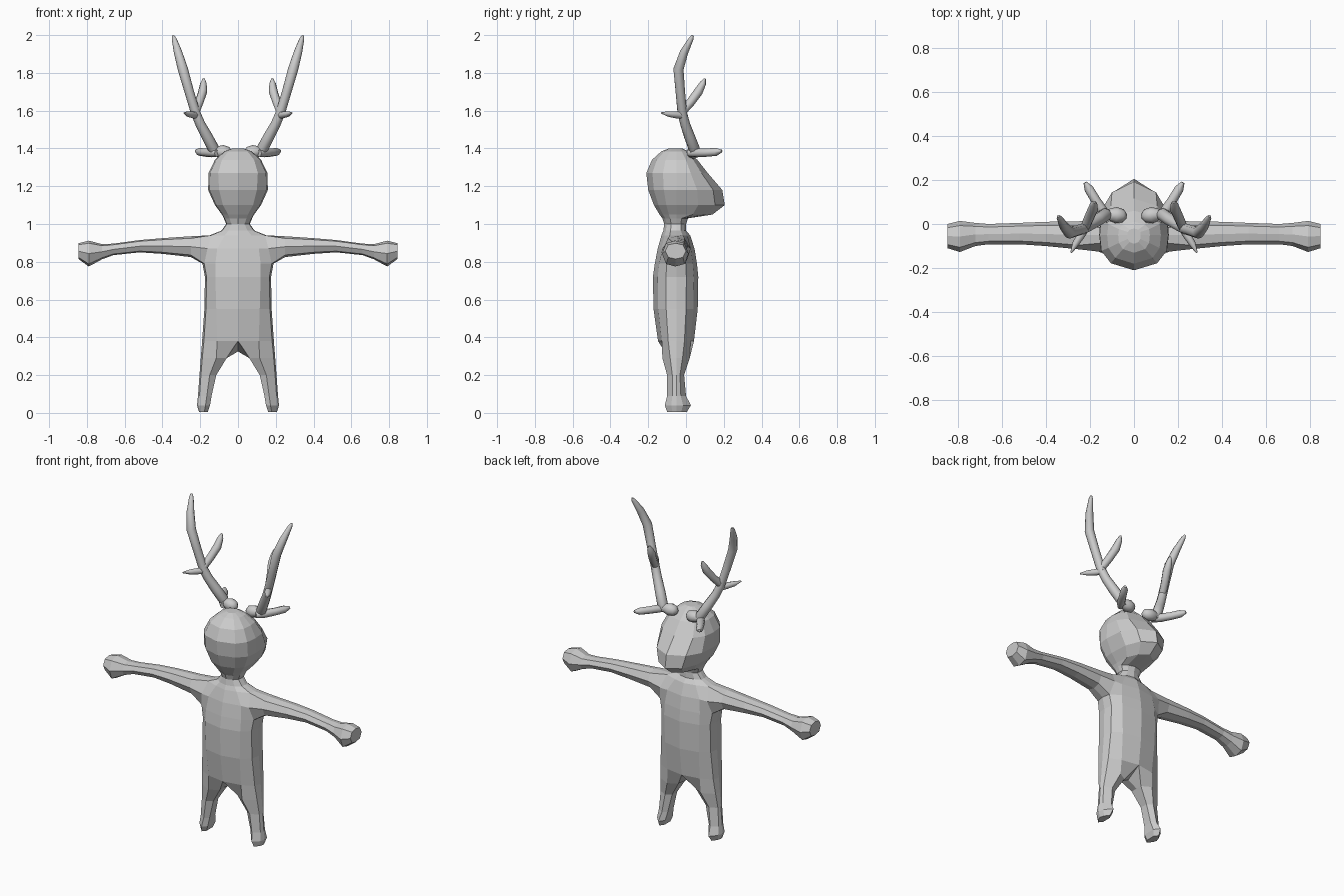
import bpy, bmesh, math
from mathutils import Vector

grey = bpy.data.materials.new("plain_grey")
grey.diffuse_color = (0.6, 0.6, 0.6, 1)
YC = -0.05  # depth of the body's middle line


def finish(bm, name, weld):
    """Mirror the half across x = 0 and make an object of it."""
    bmesh.ops.mirror(bm, geom=bm.verts[:] + bm.edges[:] + bm.faces[:],
                     axis='X', merge_dist=0.0005 if weld else -1)
    bmesh.ops.recalc_face_normals(bm, faces=bm.faces[:])
    mesh = bpy.data.meshes.new(name)
    bm.to_mesh(mesh)
    bm.free()
    mesh.materials.append(grey)
    obj = bpy.data.objects.new(name, mesh)
    bpy.context.collection.objects.link(obj)
    return obj


def bridge(bm, a, b):
    n = len(a)
    for i in range(n):
        bm.faces.new((a[i], a[(i + 1) % n], b[(i + 1) % n], b[i]))


# Body: z, back edge y, face edge y, half width, panel half width, inner leg x
ROWS = [
    (.006, -.100, .005, .207, .178, .160),
    (.040, -.112, .026, .217, .172, .148),
    (.090, -.100, .000, .212, .165, .140),
    (.200, -.100, -.010, .204, .150, .115),
    (.290, -.125, .020, .197, .115, .060),
    (.380, -.148, .042, .190, .110, 0),
    (.550, -.172, .062, .178, .115, 0),
    (.720, -.175, .065, .175, .120, 0),
    (.790, -.165, .058, .188, .120, 0),
    (.870, -.150, .045, .170, .110, 0),
    (.940, -.130, .022, .150, .070, 0),
    (.965, -.120, .000, .088, .050, 0),
    (1.00, -.115, .000, .062, .035, 0),
    (1.03, -.125, .010, .075, .045, 0),
    (1.05, -.140, .140, .085, .052, 0),
    (1.10, -.170, .205, .122, .080, 0),
    (1.18, -.200, .192, .158, .100, 0),
    (1.27, -.210, .115, .156, .105, 0),
    (1.34, -.180, .060, .122, .085, 0),
    (1.385, -.13, .010, .072, .050, 0),
    (1.40, -.090, -.02, .030, .020, 0),
]
CROTCH, ARM = 5, 8  # row numbers: top of legs, underside of arm

bm = bmesh.new()
rings = []
for r, (z, y0, y1, w, a, xi) in enumerate(ROWS):
    f, b = YC - y0, y1 - YC
    leg = xi > 0
    mid, end = (1, .55) if leg else (.8, 1)
    pts = [(xi, YC - end * f), (a, YC - mid * f), (.95 * w if not leg else w - .008, YC - .45 * f),
           (w, YC), (.95 * w if not leg else w - .008, YC + .45 * b),
           (a, YC + mid * b), (xi, YC + end * b)]
    ring = [bm.verts.new((x, y, z)) for x, y in pts]
    if r <= CROTCH:
        ring.append(bm.verts.new((xi, YC, .325 if r == CROTCH else z)))
    rings.append(ring)

for r in range(len(rings) - 1):
    lo, hi = rings[r], rings[r + 1]
    if r < CROTCH:
        bridge(bm, lo, hi)
        continue
    for c in range(6):
        if r in (ARM, ARM + 1) and c in (2, 3):
            continue  # opening for the arm
        bm.faces.new((lo[c], lo[c + 1], hi[c + 1], hi[c]))
bm.faces.new(rings[0])
bm.faces.new(rings[-1])

# Arm: x, top z, bottom z, y range, grown out of the shoulder opening
b0, b1, b2 = rings[ARM:ARM + 3]
b1[2].co.y, b1[4].co.y = -.125, .025
prev = [b0[2], b0[3], b0[4], b1[4], b2[4], b2[3], b2[2], b1[2]]
for x, zt, zb, y0, y1 in [
        (.25, .935, .825, -.115, .012), (.40, .925, .842, -.100, .010),
        (.52, .915, .850, -.092, .005), (.66, .896, .835, -.092, .000),
        (.72, .893, .813, -.100, .005), (.79, .912, .775, -.127, .014),
        (.845, .898, .815, -.110, .000)]:
    ym, zm, dy, dz = (y0 + y1) / 2, (zt + zb) / 2, (y1 - y0) / 2, (zt - zb) / 2
    ring = [bm.verts.new((x, ym + u * dy, zm + v * dz)) for u, v in
            [(-.7, -.8), (0, -1), (.7, -.8), (1, 0), (.7, .8), (0, 1), (-.7, .8), (-1, 0)]]
    bridge(bm, prev, ring)
    prev = ring
bm.faces.new(prev)
finish(bm, "body", True)


def tube(bm, path, sides=8):
    """Closed round tube through (x, y, z, radius) points."""
    p = [Vector(q[:3]) for q in path]
    prev = None
    side = None
    for i, q in enumerate(path):
        d = (p[min(i + 1, len(p) - 1)] - p[max(i - 1, 0)]).normalized()
        side = d.orthogonal() if side is None else side - d * side.dot(d)
        side.normalize()
        up = d.cross(side)
        ring = []
        for k in range(sides):
            t = 2 * math.pi * k / sides
            ring.append(bm.verts.new(p[i] + q[3] * (side * math.cos(t) + up * math.sin(t))))
        if prev:
            bridge(bm, prev, ring)
        else:
            bm.faces.new(ring)
        prev = ring
    bm.faces.new(prev)


# Antlers: base knob, main beam, then three tines
bm = bmesh.new()
for path in [
    [(.035, .035, 1.375, .012), (.05, .037, 1.378, .03), (.08, .04, 1.381, .037),
     (.105, .042, 1.383, .030), (.125, .045, 1.385, .022)],
    [(.115, .048, 1.365, .018), (.13, .043, 1.40, .030), (.165, .018, 1.465, .029),
     (.20, -.005, 1.53, .026), (.225, -.020, 1.59, .025), (.258, -.030, 1.70, .025),
     (.292, -.040, 1.82, .027), (.318, -.010, 1.91, .022), (.338, .027, 1.98, .013),
     (.343, .036, 1.997, .006)],
    [(.11, .015, 1.375, .018), (.14, .055, 1.377, .024), (.175, .11, 1.378, .022),
     (.205, .16, 1.382, .021), (.222, .188, 1.387, .008)],
    [(.215, -.005, 1.575, .020), (.24, -.05, 1.578, .019), (.265, -.09, 1.582, .015),
     (.285, -.13, 1.588, .004)],
    [(.222, -.015, 1.60, .022), (.205, .025, 1.645, .023), (.187, .065, 1.70, .024),
     (.183, .090, 1.745, .017), (.181, .100, 1.77, .005)],
]:
    tube(bm, path)
antlers = finish(bm, "antlers", False)
bpy.context.view_layer.objects.active = antlers
antlers.select_set(True)
bpy.ops.object.shade_smooth_by_angle(angle=math.radians(50))
